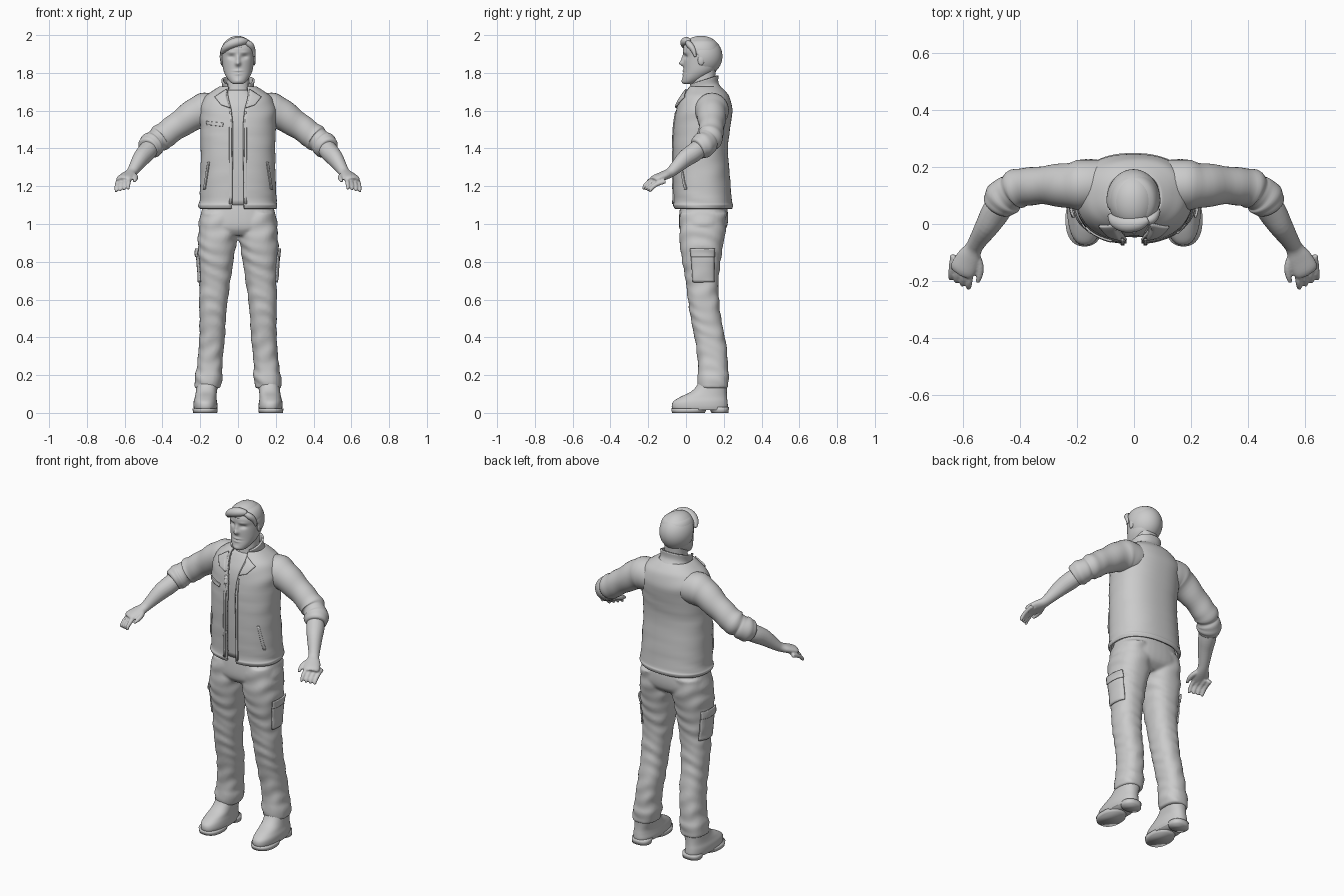
import bpy, bmesh
from math import sin, cos, pi, asin, exp
from mathutils import Vector

if "Cube" in bpy.data.objects:
    bpy.data.objects.remove(bpy.data.objects["Cube"])

grey = bpy.data.materials.new("plain grey")
grey.use_nodes = True
grey.diffuse_color = (0.6, 0.6, 0.6, 1)
grey.node_tree.nodes["Principled BSDF"].inputs["Base Color"].default_value = (0.6, 0.6, 0.6, 1)


def smooth_rows(rows, steps):
    """Spline between section rows."""
    out = []
    for i in range(len(rows) - 1):
        a, b, c, d = rows[max(i - 1, 0)], rows[i], rows[i + 1], rows[min(i + 2, len(rows) - 1)]
        for s in range(steps):
            t = s / steps
            out.append([q + t / 2 * (r - p + t * (2 * p - 5 * q + 4 * r - s2 + t * (3 * (q - r) + s2 - p)))
                        for p, q, r, s2 in zip(a, b, c, d)])
    return out + [list(rows[-1])]


def skin(bm, rings, closed=True):
    """Join rings of points with quads, capping the ends of closed tubes."""
    vs = [[bm.verts.new(p) for p in ring] for ring in rings]
    n = len(vs[0])
    for lo, hi in zip(vs, vs[1:]):
        for j in range(n if closed else n - 1):
            k = (j + 1) % n
            bm.faces.new((lo[j], lo[k], hi[k], hi[j]))
    if closed:
        bm.faces.new(vs[0][::-1])
        bm.faces.new(vs[-1])


def stack(bm, rows, n=40, steps=5, power=0.85, opening=False, tilt=0, folds=0):
    """Upright body; row = z, centre x, half width, front y, back y, [front gap]."""
    rings = []
    for row in smooth_rows(rows, steps):
        z, cx, w, yf, yb = row[:5]
        g = asin((row[5] / w) ** (1 / power)) if opening else 0
        ring = []
        for j in range(n):
            t = g + (2 * pi - 2 * g) * j / (n - 1 if opening else n)
            s, c = sin(t), cos(t)
            f = 1 + folds * sin(z * 75 + 2 * sin(t * 2 + z * 9)) * sin(t + z * 14)
            y = -(yb - yf) / 2 * abs(c) ** power * (1 if c > 0 else -1) * f
            x = w * abs(s) ** power * (1 if s > 0 else -1) * f
            ring.append((cx + x, (yf + yb) / 2 + y, z + tilt * y))
        rings.append(ring)
    skin(bm, rings, not opening)


def tube(bm, rows, n=20, steps=4, folds=0):
    """Limb along a path; row = x, y, z, radius across, radius up."""
    pts = smooth_rows(rows, steps)
    rings = []
    for i, (x, y, z, ra, rb) in enumerate(pts):
        a, b = pts[max(i - 1, 0)], pts[min(i + 1, len(pts) - 1)]
        d = (Vector(b[:3]) - Vector(a[:3])).normalized()
        side = d.cross(Vector((0, 0, 1))).normalized()
        up = side.cross(d)
        ring = []
        for j in range(n):
            t = 2 * pi * j / n
            f = 1 + folds * sin(i * 1.3 + 1.5 * sin(t)) * min(1, i / 6)
            ring.append(Vector((x, y, z)) + (side * ra * cos(t) + up * rb * sin(t)) * f)
        rings.append(ring)
    skin(bm, rings)


def ball(bm, centre, radii, segs=32):
    new = bmesh.ops.create_uvsphere(bm, u_segments=segs, v_segments=segs // 2, radius=1)["verts"]
    for v in new:
        v.co = Vector(centre) + Vector([a * r for a, r in zip(v.co, radii)])
    return new


def make(name, bm, mirror=False, thick=0, voxel=0, relax=0, offset=-1):
    bmesh.ops.recalc_face_normals(bm, faces=bm.faces)
    me = bpy.data.meshes.new(name)
    bm.to_mesh(me)
    bm.free()
    ob = bpy.data.objects.new(name, me)
    bpy.context.scene.collection.objects.link(ob)
    me.materials.append(grey)
    me.shade_smooth()
    if thick:
        m = ob.modifiers.new("Thickness", "SOLIDIFY")
        m.thickness, m.offset = thick, offset
    if mirror:
        m = ob.modifiers.new("Mirror", "MIRROR")
        m.use_mirror_merge = False
    if voxel:
        m = ob.modifiers.new("Blend", "REMESH")
        m.mode, m.voxel_size, m.use_smooth_shade = "VOXEL", voxel, True
    if relax:
        m = ob.modifiers.new("Relax", "SMOOTH")
        m.factor, m.iterations = 0.5, relax
    return ob


def patch(name, target, corners, axis, lift=0.006, n=10):
    """Thin panel laid on a surface; corners are (across, z), axis is the ray."""
    bpy.context.view_layer.update()
    solid = target.evaluated_get(bpy.context.evaluated_depsgraph_get())
    axis = Vector(axis)
    a, b, c, d = [Vector(p) for p in corners]
    bm, rings = bmesh.new(), []
    for i in range(n + 1):
        ring = []
        for j in range(n + 1):
            u, v = i / n, j / n
            p = a.lerp(b, u).lerp(d.lerp(c, u), v)
            start = Vector((p.x, -1, p.y)) if axis.y else Vector((-axis.x, p.x, p.y))
            hit, where, _, _ = solid.ray_cast(start, axis)
            if hit:
                ring.append(where - axis * lift)
            else:
                ring.append(Vector((p.x, -0.03, p.y)) if axis.y else Vector((-axis.x * 0.2, p.x, p.y)))
        rings.append(ring)
    skin(bm, rings, False)
    make(name, bm, thick=0.009, offset=0, relax=2)


# Trousers: pelvis and two legs blended together
bm = bmesh.new()
stack(bm, [(1.16, 0, .17, -.02, .2), (1.06, 0, .195, -.035, .222), (.98, 0, .205, -.036, .215), (.94, 0, .1, -.01, .17)])
for s in (1, -1):
    stack(bm, [(z, s * cx, w, yf, yb) for z, cx, w, yf, yb in (
        (1.06, .1, .095, -.03, .215), (.95, .106, .104, -.035, .208), (.85, .115, .098, -.028, .19),
        (.7, .122, .082, -.002, .172), (.6, .13, .076, .01, .175), (.5, .134, .07, .025, .186),
        (.4, .137, .068, .045, .206), (.3, .146, .066, .06, .22), (.23, .152, .068, .064, .222),
        (.19, .155, .074, .06, .228), (.13, .162, .068, .064, .222))], folds=.035, steps=8)
trousers = make("trousers", bm, voxel=.008, relax=3)

# Boots with separate sole and heel
bm = bmesh.new()
stack(bm, [(.015, .172, .06, -.07, .218), (.035, .172, .064, -.076, .222), (.06, .173, .062, -.068, .22),
           (.085, .171, .057, -.03, .217), (.115, .167, .056, .03, .216), (.16, .162, .058, .065, .218),
           (.22, .155, .06, .07, .218)])
make("boots", bm, mirror=True, relax=2)
bm = bmesh.new()
stack(bm, [(0, .174, .064, -.074, .1), (.024, .174, .067, -.079, .11)], steps=2)
stack(bm, [(0, .169, .054, .135, .224), (.03, .169, .056, .12, .228)], steps=2)
make("boot_soles", bm, mirror=True)

# Shirt under the jacket
bm = bmesh.new()
stack(bm, [(1.1, 0, .17, -.035, .2), (1.3, 0, .17, -.045, .19), (1.5, 0, .17, -.045, .2),
           (1.6, 0, .16, -.034, .2), (1.67, 0, .12, -.005, .18), (1.71, 0, .07, .02, .16)], folds=.008)
make("shirt", bm)

# Jacket: open-fronted shell
bm = bmesh.new()
stack(bm, [(1.08, 0, .203, -.062, .243, .03), (1.1, 0, .21, -.07, .25, .03), (1.125, 0, .204, -.066, .243, .028),
           (1.25, 0, .199, -.07, .233, .028), (1.4, 0, .197, -.07, .222, .026), (1.52, 0, .2, -.065, .236, .026),
           (1.61, 0, .202, -.052, .246, .035), (1.67, 0, .178, -.028, .23, .05), (1.705, 0, .135, -.005, .207, .055),
           (1.73, 0, .095, .012, .18, .05)], n=64, opening=True, folds=.012)
jacket = make("jacket", bm, thick=.014, relax=1)

# Sleeves, bunched and rolled at the elbow
bm = bmesh.new()
tube(bm, [(.11, .14, 1.6, .085, .085), (.17, .138, 1.602, .09, .094), (.22, .135, 1.585, .083, .086),
          (.3, .137, 1.535, .07, .073), (.37, .132, 1.485, .066, .069), (.41, .125, 1.455, .07, .071),
          (.43, .113, 1.44, .06, .062), (.45, .1, 1.425, .068, .068), (.468, .078, 1.408, .066, .066),
          (.478, .062, 1.397, .054, .056)], n=32, folds=.03)
make("sleeves", bm, mirror=True, relax=2)

# Bare forearms and hands, with curled fingers
bm = bmesh.new()
tube(bm, [(.45, .095, 1.42, .045, .048), (.485, .045, 1.38, .05, .05), (.515, -.005, 1.345, .043, .046),
          (.55, -.06, 1.292, .032, .032), (.565, -.087, 1.27, .031, .026), (.582, -.12, 1.255, .043, .024),
          (.602, -.16, 1.24, .046, .021), (.61, -.175, 1.232, .036, .015)])
for k in range(4):
    x, y = .572 + .021 * k, -.172 + .011 * k
    tube(bm, [(x, y + .03, 1.245 - .006 * k, .012, .012), (x + .006, y - .02, 1.226 - .006 * k, .0115, .0115),
              (x + .009, y - .045, 1.204 - .006 * k, .0105, .0105), (x + .01, y - .054, 1.183 - .004 * k, .007, .007)], n=12)
tube(bm, [(.56, -.105, 1.262, .016, .016), (.543, -.145, 1.25, .014, .014),
          (.543, -.178, 1.238, .012, .012), (.55, -.205, 1.226, .007, .007)], n=12)
make("arms_and_hands", bm, mirror=True, voxel=.005, relax=2)

# Standing collar and folded lapels
bm = bmesh.new()
stack(bm, [(1.69, 0, .1, .0, .19, .06), (1.725, 0, .085, .012, .172, .058), (1.76, 0, .088, .004, .172, .06)],
      n=40, opening=True, tilt=.3)
make("collar", bm, thick=.01)
for s, side in ((1, "left"), (-1, "right")):
    patch(side + "_lapel", jacket, [(s * .06, 1.715), (s * .125, 1.672), (s * .09, 1.63), (s * .034, 1.61)], (0, 1, 0), .008)
    patch(side + "_front_edge", jacket, [(s * .032, 1.6), (s * .046, 1.6), (s * .048, 1.1), (s * .034, 1.1)], (0, 1, 0), .002)
    patch(side + "_hip_pocket", jacket, [(s * .15, 1.33), (s * .16, 1.33), (s * .183, 1.18), (s * .173, 1.18)], (0, 1, 0), .003)
    # Cargo pockets on the outer thighs
    ray = (-s, 0, 0)
    patch(side + "_cargo_pocket", trousers, [(.025, .84), (.15, .84), (.15, .69), (.035, .69)], ray, .006)
    patch(side + "_cargo_flap", trousers, [(.02, .87), (.155, .87), (.153, .825), (.025, .825)], ray, .011)
patch("chest_pocket_flap", jacket, [(-.17, 1.545), (-.075, 1.535), (-.08, 1.515), (-.165, 1.525)], (0, 1, 0), .003)

# Neck
bm = bmesh.new()
stack(bm, [(1.64, 0, .085, .01, .165), (1.7, 0, .064, .028, .155), (1.76, 0, .06, .034, .155), (1.84, 0, .06, .04, .16)])
make("neck", bm)

# Head, with the features pressed in or pulled out of the face
bm = bmesh.new()
stack(bm, [(1.74, 0, .022, -.01, .03), (1.75, 0, .04, -.018, .06), (1.775, 0, .06, -.018, .11),
           (1.81, 0, .076, -.013, .155), (1.85, 0, .083, -.013, .175), (1.89, 0, .087, -.012, .182),
           (1.93, 0, .087, -.015, .178), (1.965, 0, .07, .005, .16), (1.985, 0, .035, .04, .12)], n=96, steps=8, power=.95)
features = [(0, 1.85, .013, .013, .022), (0, 1.875, .01, .02, .012), (.034, 1.885, .018, .011, -.011),
            (.035, 1.908, .022, .007, .004), (0, 1.811, .024, .005, .006), (0, 1.802, .024, .003, -.003),
            (0, 1.794, .02, .005, .005), (0, 1.757, .02, .012, .005)]
for v in bm.verts:
    if v.co.y < .05:
        v.co.y -= sum(amt * exp(-((abs(v.co.x) - x) / rx) ** 2 - ((v.co.z - z) / rz) ** 2)
                      for x, z, rx, rz, amt in features)
for s in (1, -1):
    ball(bm, (s * .086, .08, 1.868), (.008, .018, .028), 16)
make("head", bm)

# Hair: cap trimmed to a hairline, with a fringe swept to one side
bm = bmesh.new()
ball(bm, (-.002, .083, 1.888), (.095, .11, .108), 72)
for v in bm.verts:
    v.co.y -= .018 * max(0, (v.co.z - 1.94) / .06) * max(0, (.1 - v.co.y) / .1)
trim = []
for f in bm.faces:
    c = f.calc_center_median()
    hairline = 1.935 if c.y < .045 else max(1.8, 1.935 - (c.y - .045) * 2.6)
    if c.z < hairline:
        trim.append(f)
bmesh.ops.delete(bm, geom=trim, context="FACES")
make("hair", bm, thick=.012, relax=2)
bm = bmesh.new()
tube(bm, [(.05, .015, 1.966, .012, .012), (.015, .002, 1.967, .026, .024), (-.03, .0, 1.955, .03, .026),
          (-.066, .013, 1.932, .024, .02), (-.086, .03, 1.905, .008, .008)])
tube(bm, [(.035, .005, 1.966, .01, .01), (.062, .018, 1.95, .018, .018), (.08, .038, 1.922, .012, .014),
          (.086, .05, 1.885, .005, .006)])
make("hair_fringe", bm, relax=2)
